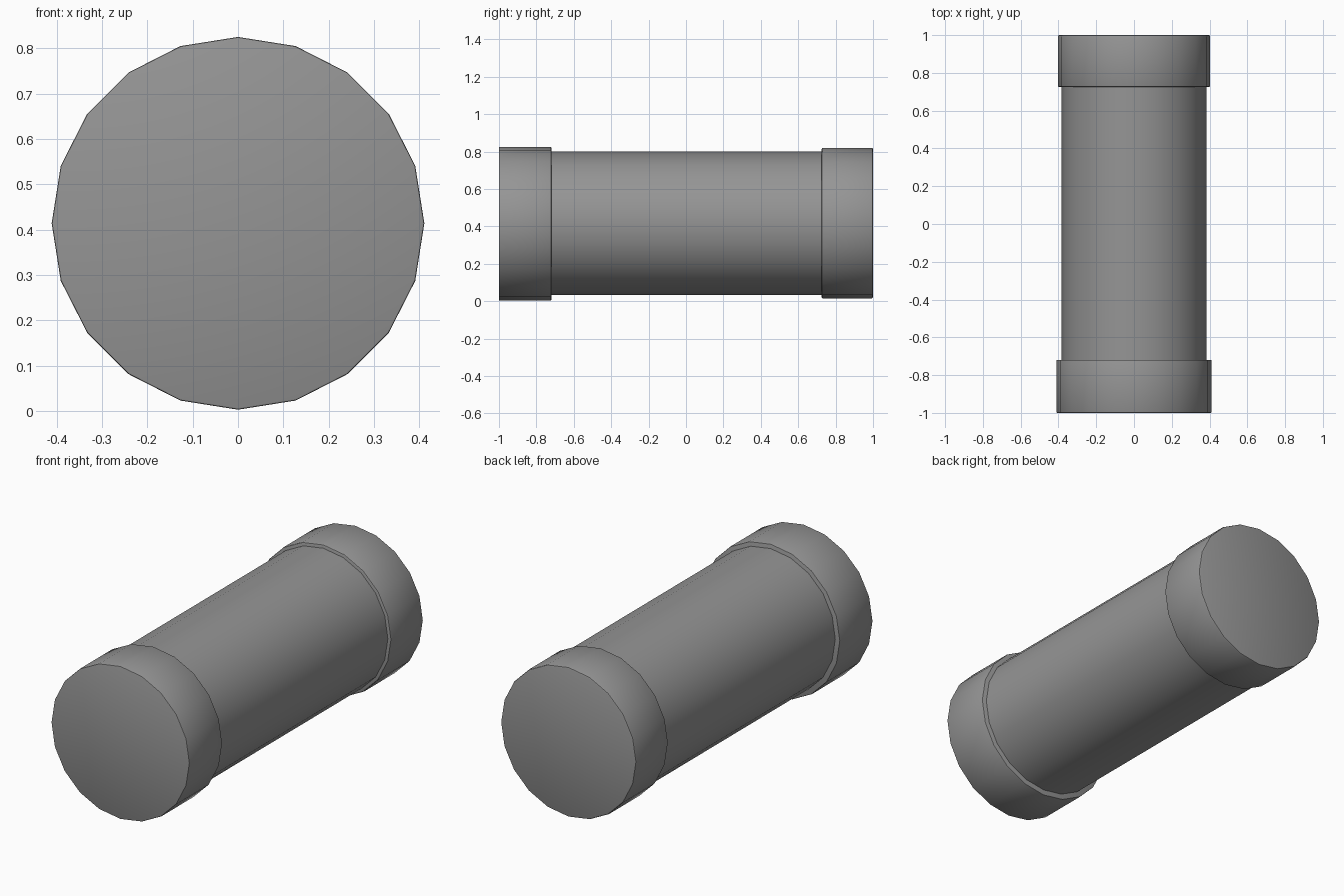
import bpy
import math

default = bpy.data.objects.get("Cube")
if default:
    bpy.data.objects.remove(default, do_unlink=True)

SIDES = 20

grey = bpy.data.materials.new("mid grey")
grey.use_nodes = True
colour = (0.3, 0.3, 0.3, 1)
grey.diffuse_color = colour
grey.node_tree.nodes["Principled BSDF"].inputs["Base Color"].default_value = colour


def drum(name, radius, y_front, y_back, z, bevel=0):
    """Closed cylinder lying along y, with a corner at the top."""
    bpy.ops.mesh.primitive_cylinder_add(
        vertices=SIDES, radius=radius, depth=y_back - y_front,
        location=(0, (y_front + y_back) / 2, z), rotation=(math.pi / 2, 0, 0))
    obj = bpy.context.object
    obj.name = name
    obj.data.materials.append(grey)
    if bevel:
        mod = obj.modifiers.new("soft rim", "BEVEL")
        mod.width = bevel
        mod.segments = 2
        mod.limit_method = "ANGLE"
        mod.angle_limit = math.radians(60)
        bpy.ops.object.modifier_apply(modifier=mod.name)
    bpy.ops.object.shade_smooth_by_angle(angle=math.radians(40))
    return obj


# Main tube
drum("tube_body", 0.384, -0.74, 0.74, 0.417)

# End caps, the front one slightly larger
drum("front_cap", 0.411, -1.0, -0.72, 0.414, 0.004)
drum("back_cap", 0.403, 0.725, 1.0, 0.417, 0.008)
